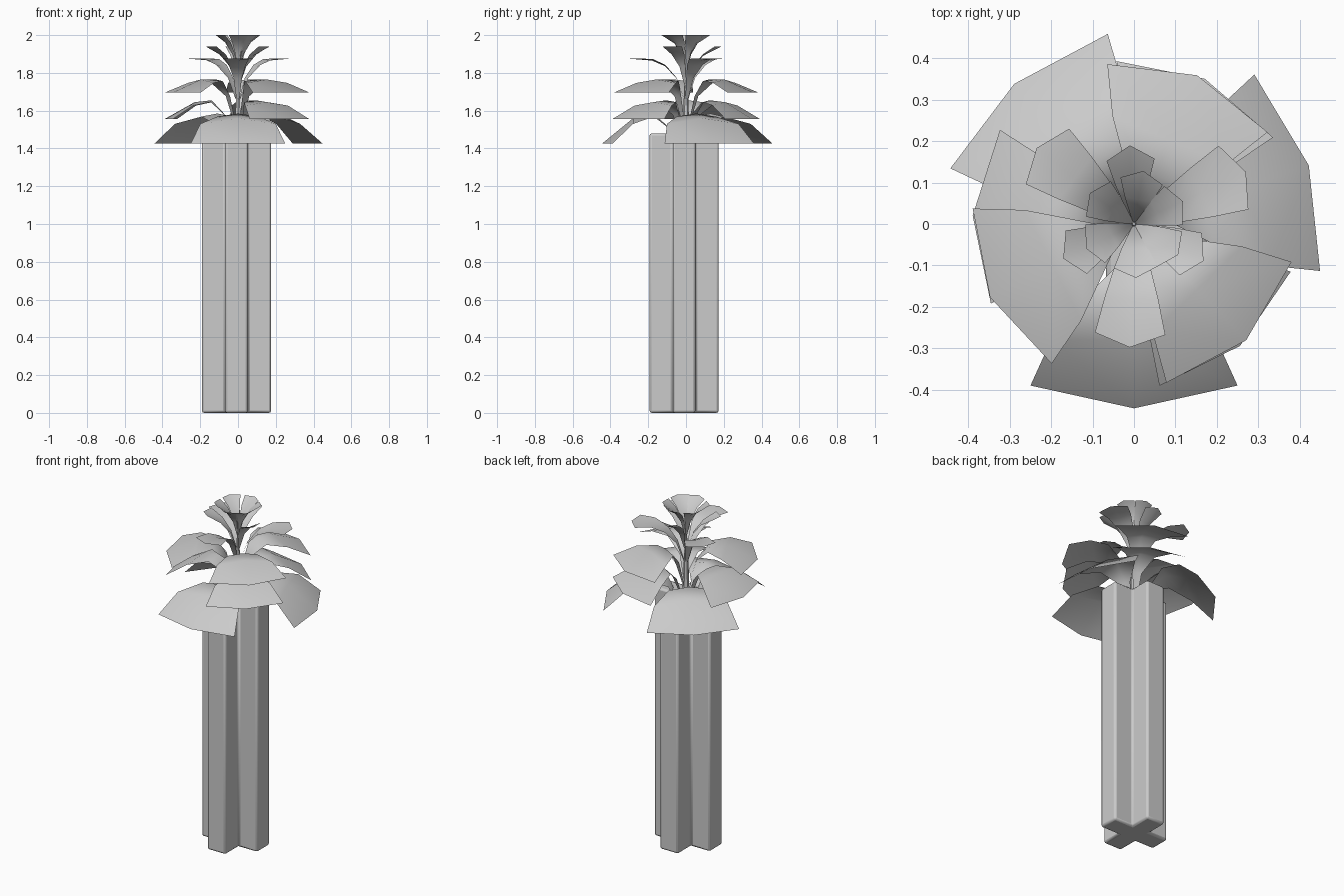
import bpy, bmesh, math

if "Cube" in bpy.data.objects:
    bpy.data.objects.remove(bpy.data.objects["Cube"])


def make_object(name, verts, faces):
    mesh = bpy.data.meshes.new(name)
    mesh.from_pydata(verts, [], faces)
    mesh.update()
    obj = bpy.data.objects.new(name, mesh)
    bpy.context.collection.objects.link(obj)
    return obj


def smooth(obj, angle):
    bpy.ops.object.select_all(action='DESELECT')
    obj.select_set(True)
    bpy.context.view_layer.objects.active = obj
    bpy.ops.object.shade_smooth_by_angle(angle=math.radians(angle))


# Planter: tall column with a plus-shaped section
R, A, CX, CY, H = 0.183, 0.06, -0.008, -0.01, 1.48
quarter = [(R, -A), (R, A), (A, A)]
outline = []
for k in range(4):
    c, s = round(math.cos(k * math.pi / 2)), round(math.sin(k * math.pi / 2))
    outline += [(CX + x * c - y * s, CY + x * s + y * c) for x, y in quarter]
n = len(outline)
verts = [(x, y, 0) for x, y in outline] + [(x, y, H) for x, y in outline]
faces = [list(range(n))[::-1], list(range(n, 2 * n))]
faces += [(i, (i + 1) % n, n + (i + 1) % n, n + i) for i in range(n)]
planter = make_object("planter", verts, faces)
bev = planter.modifiers.new("soft_edges", 'BEVEL')
bev.width = 0.012
bev.segments = 2
smooth(planter, 30)


# Leaf: rows of (radius, height, half width), folded along the midrib
def leaf(name, angle, rows, tip, fold):
    ca, sa = math.cos(math.radians(angle)), math.sin(math.radians(angle))
    vs, fs = [], []
    for i, (r, z, w) in enumerate(rows):
        last = i == len(rows) - 1
        for side in (-1, 0, 1):
            rr = r + (tip if last and side == 0 else 0)
            zz = z + (fold * w if side and not last else 0)
            t = side * w
            vs.append((rr * ca - t * sa, rr * sa + t * ca, zz))
    for i in range(len(rows) - 1):
        for j in (0, 1):
            a = i * 3 + j
            fs.append((a, a + 3, a + 4, a + 1))
    smooth(make_object(name, vs, fs), 60)


# Tiers from the bottom up: angles, profile, tip extension, fold
tiers = [
    ("bottom_leaf", (-90, 18.5, 130.5),
     [(.03, 1.38, .012), (.09, 1.51, .03), (.17, 1.585, .11), (.28, 1.56, .2), (.39, 1.425, .25)], .055, -.15),
    ("low_leaf", (177, 64, -49),
     [(.02, 1.44, .01), (.07, 1.58, .025), (.14, 1.655, .08), (.23, 1.645, .15), (.335, 1.555, .21)], .055, -.12),
    ("middle_leaf", (207, 67, -46),
     [(.02, 1.54, .01), (.06, 1.68, .025), (.13, 1.765, .08), (.22, 1.765, .15), (.33, 1.695, .21)], .06, -.12),
    ("upper_leaf", (-92, 25, 142),
     [(.01, 1.66, .008), (.05, 1.77, .022), (.11, 1.835, .045), (.18, 1.865, .065), (.265, 1.875, .085)], .033, .15),
    ("crown_leaf", (-28, 206, 93),
     [(.01, 1.74, .006), (.04, 1.83, .018), (.09, 1.89, .038), (.155, 1.94, .058)], .035, .2),
    ("top_leaf", (-88, 25, 145, 207, 80, -35),
     [(.005, 1.80, .004), (.025, 1.88, .015), (.06, 1.94, .033), (.105, 1.985, .052)], .025, .2),
]
for name, angles, rows, tip, fold in tiers:
    for k, ang in enumerate(angles):
        leaf(f"{name}_{k + 1}", ang, rows, tip, fold)

# Fine upright shoot at the tip of the plant
bm = bmesh.new()
bmesh.ops.create_cone(bm, cap_ends=True, segments=6, radius1=.02, radius2=.004, depth=.42)
bmesh.ops.translate(bm, verts=bm.verts, vec=(0, 0, 1.66))
me = bpy.data.meshes.new("stem")
bm.to_mesh(me)
bm.free()
stem = bpy.data.objects.new("stem", me)
bpy.context.collection.objects.link(stem)

# Lift the highest tips to full height
for o in bpy.data.objects:
    if o.name.startswith("top_leaf"):
        o.location.z = .015
